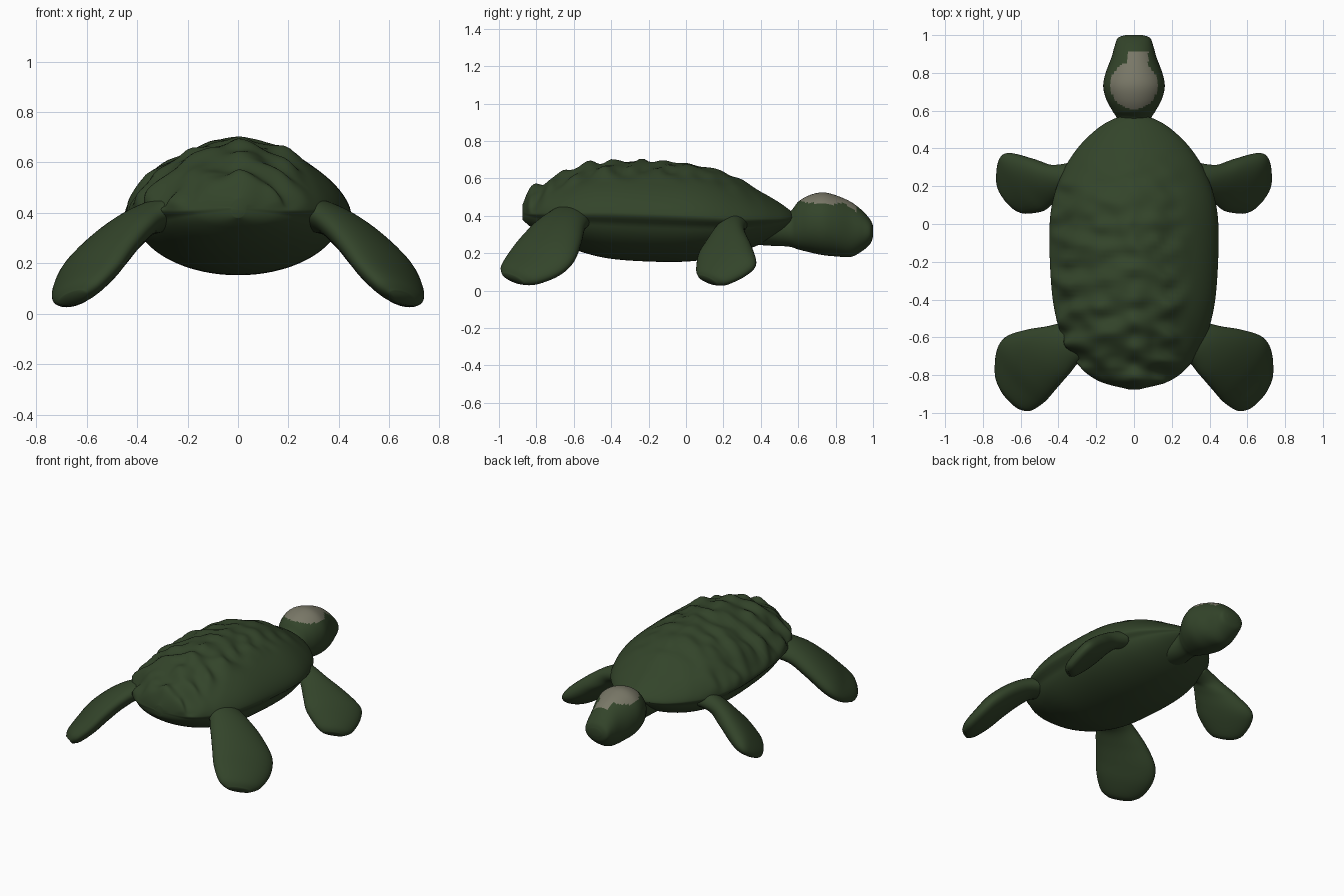
import bpy, bmesh, math
from mathutils import Vector, noise

cube = bpy.data.objects.get("Cube")
if cube:
    bpy.data.objects.remove(cube)


def make_material(name, rgb):
    mat = bpy.data.materials.new(name)
    mat.use_nodes = True
    mat.diffuse_color = (*rgb, 1)
    bsdf = mat.node_tree.nodes["Principled BSDF"]
    bsdf.inputs["Base Color"].default_value = (*rgb, 1)
    bsdf.inputs["Roughness"].default_value = 0.8
    return mat


GREEN = make_material("dark green skin", (0.033, 0.058, 0.023))
PALE = make_material("pale grey patch", (0.19, 0.185, 0.135))


def spline(stations, steps):
    """Smooth interpolation through rows of numbers (Catmull-Rom)."""
    rows = [Vector(s) for s in stations]
    rows = [rows[0]] + rows + [rows[-1]]
    out = []
    for a, b, c, d in zip(rows, rows[1:], rows[2:], rows[3:]):
        for i in range(steps):
            t = i / steps
            out.append(0.5 * (2 * b + (c - a) * t + (2 * a - 5 * b + 4 * c - d) * t * t
                              + (3 * b - a - 3 * c + d) * t ** 3))
    out.append(rows[-1])
    return out


def loft(name, rings, materials=(GREEN,), rule=None):
    """Skin closed rings of points into one smooth object."""
    bm = bmesh.new()
    loops = [[bm.verts.new(p) for p in ring] for ring in rings]
    n = len(loops[0])
    for a, b in zip(loops, loops[1:]):
        for i in range(n):
            j = (i + 1) % n
            bm.faces.new((a[i], a[j], b[j], b[i]))
    for loop in (loops[0], loops[-1]):
        bm.faces.new(loop)
    bmesh.ops.recalc_face_normals(bm, faces=bm.faces)
    for f in bm.faces:
        f.smooth = True
        if rule:
            f.material_index = rule(f.calc_center_median())
    mesh = bpy.data.meshes.new(name)
    bm.to_mesh(mesh)
    bm.free()
    for m in materials:
        mesh.materials.append(m)
    obj = bpy.data.objects.new(name, mesh)
    bpy.context.collection.objects.link(obj)
    return obj


def power(v, e):
    return math.copysign(abs(v) ** e, v)


def fade(v, lo, hi):
    t = min(max((v - lo) / (hi - lo), 0), 1)
    return t * t * (3 - 2 * t)


# Shell and belly: y, half width, top, rim, bottom
shell = [(-0.875, 0.03, 0.46, 0.42, 0.38), (-0.83, 0.19, 0.54, 0.41, 0.34),
         (-0.74, 0.3, 0.59, 0.41, 0.28), (-0.6, 0.38, 0.65, 0.41, 0.22),
         (-0.4, 0.43, 0.69, 0.41, 0.17), (-0.1, 0.448, 0.685, 0.4, 0.153),
         (0.1, 0.435, 0.665, 0.39, 0.165), (0.27, 0.38, 0.605, 0.38, 0.2),
         (0.4, 0.3, 0.53, 0.38, 0.25), (0.5, 0.2, 0.47, 0.38, 0.31),
         (0.555, 0.11, 0.43, 0.385, 0.355), (0.575, 0.03, 0.41, 0.39, 0.38)]


def shell_bump(x, y, up):
    """Knobbly scutes, strongest along the back and on the right side."""
    strength = up * (1 - fade(x, 0.16, 0.32)) * fade(-y, -0.52, 0.3)
    keels = sum(math.exp(-((x - k) / 0.05) ** 2) for k in (-0.36, -0.19, 0, 0.17))
    beads = 0.011 * keels * math.sin(y * 44 + abs(x) * 12)
    rough = 0.026 * noise.noise(Vector((x * 9, y * 13, 1.7)))
    return strength * (beads + rough)


rings = []
for y, w, top, rim, bottom in spline(shell, 12):
    ring = []
    for i in range(112):
        a = math.tau * i / 112
        c, s = math.cos(a), math.sin(a)
        if s >= 0:
            x, z = w * power(c, 1.25), rim + (top - rim) * s ** 1.25
            d = shell_bump(x, y, fade(s, 0, 0.3))
            ring.append((x + d * c, y, z + d))
        else:
            tuck = 1 - 0.08 * fade(-s, 0, 0.25)
            ring.append((w * c * tuck, y, rim + (rim - bottom) * s))
    rings.append(ring)
loft("shell", rings)

# Head and neck: y, half width, top, bottom
head = [(0.3, 0.14, 0.42, 0.25), (0.45, 0.1, 0.41, 0.24), (0.55, 0.09, 0.42, 0.235),
        (0.6, 0.115, 0.475, 0.22), (0.66, 0.147, 0.51, 0.205), (0.73, 0.163, 0.525, 0.19),
        (0.8, 0.15, 0.51, 0.183), (0.88, 0.12, 0.475, 0.18), (0.94, 0.103, 0.43, 0.21),
        (0.985, 0.085, 0.38, 0.25), (1.0, 0.045, 0.345, 0.29)]
rings = []
for y, w, top, bottom in spline(head, 8):
    mid, half = (top + bottom) / 2, (top - bottom) / 2
    angles = [math.tau * i / 64 for i in range(64)]
    rings.append([(w * math.cos(a), y, mid + half * power(math.sin(a), 0.95)) for a in angles])


def crown_patch(p):
    """Pale crown with a narrow tongue running towards the snout."""
    if p.z < 0.4:
        return 0
    crown = (p.x / 0.125) ** 2 + ((p.y - 0.735) / 0.127) ** 2 < 1
    tongue = abs(p.x - 0.02) < 0.055 and 0.73 < p.y < 0.91
    return int(crown or tongue)


loft("head", rings, (GREEN, PALE), crown_patch)

# Flippers: centre x, y, z, half width, half thickness
rear = [(0.22, -0.6, 0.41, 0.14, 0.07), (0.36, -0.63, 0.375, 0.13, 0.065),
        (0.46, -0.68, 0.31, 0.17, 0.07), (0.55, -0.74, 0.22, 0.2, 0.072),
        (0.6, -0.81, 0.145, 0.19, 0.065), (0.64, -0.89, 0.085, 0.14, 0.05),
        (0.655, -0.925, 0.062, 0.08, 0.025)]
front = [(0.25, 0.25, 0.38, 0.11, 0.06), (0.38, 0.25, 0.34, 0.09, 0.055),
         (0.47, 0.25, 0.28, 0.14, 0.06), (0.555, 0.24, 0.2, 0.19, 0.065),
         (0.6, 0.195, 0.14, 0.18, 0.06), (0.645, 0.14, 0.075, 0.12, 0.045),
         (0.655, 0.115, 0.055, 0.07, 0.025)]
BLADE = Vector((0.65, 0.7, -0.27)).normalized()


def flipper(name, stations, side):
    rows = spline(stations, 6)
    rings = []
    for k, row in enumerate(rows):
        ahead, behind = rows[min(k + 1, len(rows) - 1)], rows[max(k - 1, 0)]
        along = Vector(ahead[:3]) - Vector(behind[:3])
        across = along.cross(BLADE).normalized()
        ring = []
        for i in range(32):
            a = math.tau * i / 32
            p = Vector(row[:3]) + BLADE * row[3] * math.cos(a) + across * row[4] * math.sin(a)
            ring.append((p.x * side, p.y, p.z))
        rings.append(ring)
    loft(name, rings)


for side, label in ((1, "left"), (-1, "right")):
    flipper("rear_flipper_" + label, rear, side)
    flipper("front_flipper_" + label, front, side)
